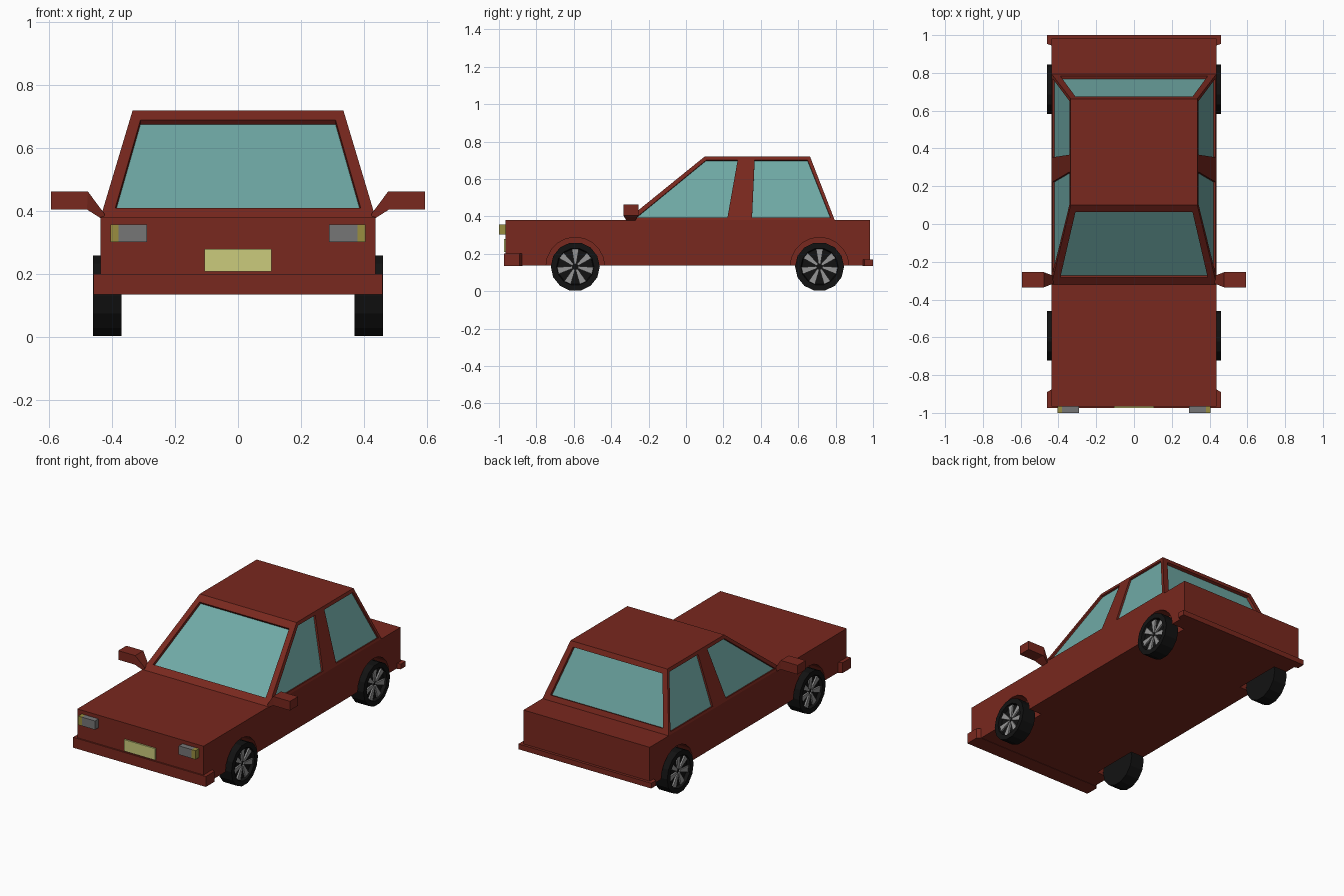
import bpy, bmesh, math
from mathutils import Vector

if "Cube" in bpy.data.objects:
    bpy.data.objects.remove(bpy.data.objects["Cube"])


def material(name, rgb):
    m = bpy.data.materials.new(name)
    m.diffuse_color = (*rgb, 1)
    m.use_nodes = True
    m.node_tree.nodes["Principled BSDF"].inputs["Base Color"].default_value = m.diffuse_color
    return m


RED = material("red_paint", (0.19, 0.021, 0.013))
GLASS = material("glass", (0.16, 0.40, 0.38))
BLACK = material("rubber", (0.006, 0.006, 0.006))
AMBER = material("amber", (0.32, 0.27, 0.05))
YELLOW = material("plate_yellow", (0.60, 0.60, 0.20))
LAMP = material("lamp_grey", (0.18, 0.18, 0.18))
RIM = material("rim_grey", (0.30, 0.30, 0.30))


def finish(bm, name, mat):
    bmesh.ops.remove_doubles(bm, verts=bm.verts, dist=1e-5)
    bmesh.ops.recalc_face_normals(bm, faces=bm.faces)
    me = bpy.data.meshes.new(name)
    bm.to_mesh(me)
    bm.free()
    me.materials.append(mat)
    ob = bpy.data.objects.new(name, me)
    bpy.context.collection.objects.link(ob)
    return ob


def loft(bm, a, b):
    """Closed solid between two matching point loops."""
    va, vb = [bm.verts.new(p) for p in a], [bm.verts.new(p) for p in b]
    n = len(a)
    bm.faces.new(va)
    bm.faces.new(vb)
    for i in range(n):
        j = (i + 1) % n
        bm.faces.new((va[i], va[j], vb[j], vb[i]))


def box(name, mat, x, y, z):
    bm = bmesh.new()
    loft(bm, *[[(x[0], y[0], h), (x[1], y[0], h), (x[1], y[1], h), (x[0], y[1], h)] for h in z])
    return finish(bm, name, mat)


def ring(x, r, n, cy=0, cz=0):
    return [Vector((x, cy + r * math.cos(2 * math.pi * i / n),
                    cz + r * math.sin(2 * math.pi * i / n))) for i in range(n)]


W, BELT, ROOF = 0.437, 0.38, 0.72
AXLES = (("front", -0.592), ("rear", 0.714))
R = 0.131

# Lower body with wheel wells cut out
body = box("body", RED, (-W, W), (-0.965, 0.983), (0.137, BELT))
bm = bmesh.new()
for _, y in AXLES:
    for s in (-1, 1):
        loft(bm, ring(s * 0.345, 0.157, 20, y, R), ring(s * 0.5, 0.157, 20, y, R))
cutter = finish(bm, "wheel_well_cutter", RED)
cutter.hide_render = True
cutter.hide_set(True)
mod = body.modifiers.new("wheel_wells", "BOOLEAN")
mod.operation, mod.object, mod.solver = "DIFFERENCE", cutter, "EXACT"


# Wrap-around bumpers with chamfered ends
def bumper(name, y_out, y_in, top):
    y_mid = y_in + (y_out - y_in) * 0.15
    half = [(0.46, y_out), (0.46, y_mid), (W - 0.002, y_in)]
    outline = half + [(-x, y) for x, y in reversed(half)]
    bm = bmesh.new()
    loft(bm, [(x, y, 0.135) for x, y in outline], [(x, y, top) for x, y in outline])
    finish(bm, name, RED)


bumper("front_bumper", -0.974, -0.875, 0.2)
bumper("rear_bumper", 1.0, 0.945, 0.168)

# Cabin: frames with recessed glass
cabin, glass = bmesh.new(), bmesh.new()


def quad(bm, pts):
    bm.faces.new([bm.verts.new(p) for p in pts])


def panel(outer, inner, depth=0.018):
    outer, inner = [Vector(p) for p in outer], [Vector(p) for p in inner]
    n = (outer[1] - outer[0]).cross(outer[3] - outer[0]).normalized()
    if n.dot(Vector((0, 0.24, 0.5)) - outer[0]) < 0:
        n = -n
    deep = [p + n * depth for p in inner]
    for i in range(4):
        j = (i + 1) % 4
        quad(cabin, (outer[i], outer[j], inner[j], inner[i]))
        quad(cabin, (inner[i], inner[j], deep[j], deep[i]))
    quad(glass, deep)


def t(z):
    return (z - BELT) / (ROOF - BELT)


def screen(y0, y1):
    def pts(c):
        (xa, za), (xb, zb) = c
        ya, yb = y0 + (y1 - y0) * t(za), y0 + (y1 - y0) * t(zb)
        return [(-xa, ya, za), (xa, ya, za), (xb, yb, zb), (-xb, yb, zb)]
    panel(pts(((W, BELT), (0.335, ROOF))), pts(((0.39, 0.41), (0.31, 0.69))))


def side(s, outer, inner):
    def place(pts):
        return [(s * (W + (0.335 - W) * t(z)), y, z) for y, z in pts]
    panel(place(outer), place(inner), 0.012)


screen(-0.32, 0.10)
screen(0.795, 0.663)
for s in (-1, 1):
    side(s, [(-0.32, BELT), (0.29, BELT), (0.32, ROOF), (0.10, ROOF)],
         [(-0.265, 0.395), (0.222, 0.395), (0.276, 0.70), (0.107, 0.70)])
    side(s, [(0.29, BELT), (0.795, BELT), (0.663, ROOF), (0.32, ROOF)],
         [(0.353, 0.395), (0.772, 0.395), (0.65, 0.70), (0.367, 0.70)])
quad(cabin, [(-0.335, 0.10, ROOF), (0.335, 0.10, ROOF), (0.335, 0.32, ROOF),
             (0.335, 0.663, ROOF), (-0.335, 0.663, ROOF), (-0.335, 0.32, ROOF)][:2]
     + [(0.335, 0.663, ROOF), (-0.335, 0.663, ROOF)])
finish(cabin, "cabin_frame", RED)
finish(glass, "windows", GLASS)

# Number plate panel, blank
box("front_plate", YELLOW, (-0.107, 0.107), (-0.974, -0.96), (0.208, 0.28))


def span(s, a, b):
    return sorted((s * a, s * b))


# Headlights, indicators and door mirrors
for s, tag in ((-1, "right"), (1, "left")):
    box(tag + "_headlight", LAMP, span(s, 0.29, 0.38), (-1.0, -0.955), (0.302, 0.357))
    box(tag + "_indicator", AMBER, span(s, 0.38, 0.406), (-1.0, -0.955), (0.302, 0.357))
    bm = bmesh.new()
    sections = [[(s * x, y0, z0), (s * x, y1, z0), (s * xt, y1, z1), (s * xt, y0, z1)]
                for x, xt, y0, y1, z0, z1 in ((0.425, 0.425, -0.315, -0.275, 0.37, 0.392),
                                              (0.48, 0.477, -0.335, -0.255, 0.405, 0.462),
                                              (0.594, 0.594, -0.335, -0.255, 0.405, 0.462))]
    loft(bm, sections[0], sections[1])
    loft(bm, sections[1], sections[2])
    # drop the shared inner walls
    shared = [f for f in bm.faces if all(abs(abs(v.co.x) - 0.478) < 0.003 for v in f.verts)]
    bmesh.ops.delete(bm, geom=shared, context="FACES_ONLY")
    finish(bm, tag + "_mirror", RED)

# Wheels: dished tyre and seven flared spokes
for end, y in AXLES:
    for s, tag in ((-1, "right"), (1, "left")):
        bm = bmesh.new()
        rings = [[bm.verts.new(p) for p in ring(s * x, r, 14, y, R)]
                 for x, r in ((0.37, R), (0.461, R), (0.461, 0.1), (0.44, 0.095))]
        for a, b in zip(rings, rings[1:]):
            for i in range(14):
                j = (i + 1) % 14
                bm.faces.new((a[i], a[j], b[j], b[i]))
        bm.faces.new(rings[0])
        bm.faces.new(rings[-1])
        finish(bm, f"{end}_{tag}_tyre", BLACK)

        bm = bmesh.new()
        for k in range(7):
            a = math.pi / 2 + 2 * math.pi * k / 7
            u, v = Vector((0, math.cos(a), math.sin(a))), Vector((0, -math.sin(a), math.cos(a)))
            shape = [u * r + v * w for r, w in
                     ((0.015, -0.006), (0.096, -0.019), (0.096, 0.019), (0.015, 0.006))]
            loft(bm, *[[p + Vector((s * x, y, R)) for p in shape] for x in (0.438, 0.45)])
        finish(bm, f"{end}_{tag}_spokes", RIM)
